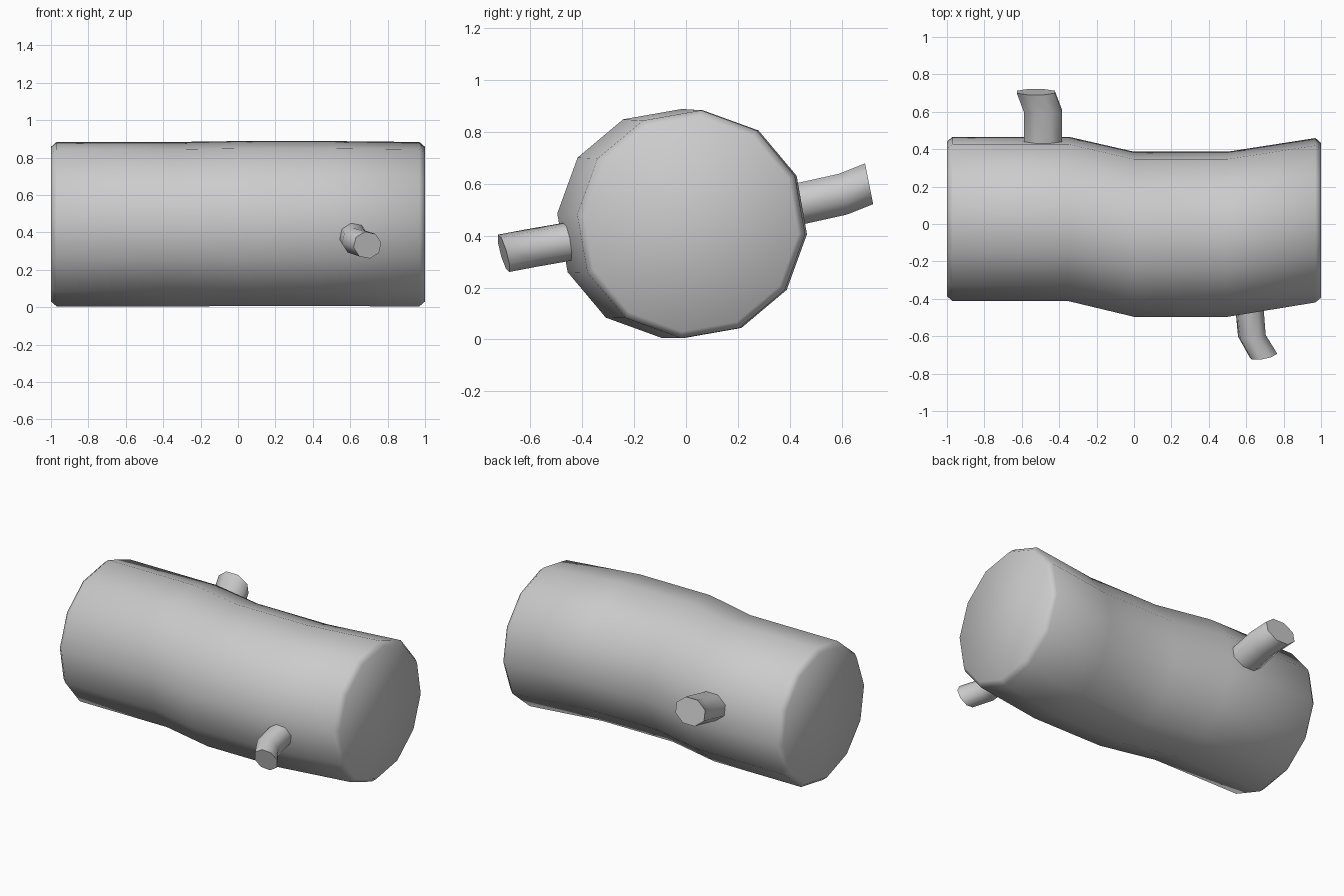
import bpy, bmesh, math
from mathutils import Vector

if "Cube" in bpy.data.objects:
    bpy.data.objects.remove(bpy.data.objects["Cube"])


def loft(name, rings, sides, offset):
    """Skin a capped tube through rings of (centre, half-axis u, half-axis v)."""
    bm = bmesh.new()
    loops = []
    for c, u, v in rings:
        c, u, v = Vector(c), Vector(u), Vector(v)
        loop = []
        for i in range(sides):
            a = math.radians(offset) + math.tau * i / sides
            loop.append(bm.verts.new(c + u * math.cos(a) + v * math.sin(a)))
        loops.append(loop)
    for a, b in zip(loops, loops[1:]):
        for i in range(sides):
            j = (i + 1) % sides
            bm.faces.new((a[i], a[j], b[j], b[i]))
    bm.faces.new(loops[0])
    bm.faces.new(loops[-1])
    bmesh.ops.recalc_face_normals(bm, faces=bm.faces)
    mesh = bpy.data.meshes.new(name)
    bm.to_mesh(mesh)
    bm.free()
    ob = bpy.data.objects.new(name, mesh)
    bpy.context.collection.objects.link(ob)
    bpy.ops.object.select_all(action='DESELECT')
    ob.select_set(True)
    bpy.context.view_layer.objects.active = ob
    bpy.ops.object.shade_smooth_by_angle(angle=math.radians(60))
    return ob


# Log trunk: x, centre y, centre z, radius (narrow end rings form the chamfer)
trunk = [(-1, .027, .444, .415), (-.97, .027, .444, .441), (-.35, .027, .444, .441),
         (0, -.055, .447, .443), (.5, -.055, .447, .443),
         (.97, .02, .444, .441), (1, .02, .444, .415)]
loft("log_trunk", [((x, y, z), (0, r, 0), (0, 0, r)) for x, y, z, r in trunk], 12, -5)

# Back branch stub: oval section, leaning up and bent towards -x
ux, vz = (.11, 0, 0), (0, -.017, .085)
loft("back_branch", [((-.487, .38, .51), ux, vz),
                     ((-.487, .605, .56), ux, vz),
                     ((-.525, .706, .60), ux, vz)], 8, 22.5)

# Front branch stub: leaning down and bent towards +x
vz = (0, -.02, .073)
loft("front_branch", [((.615, -.42, .383), (.077, .004, 0), vz),
                      ((.63, -.597, .352), (.075, .008, 0), vz),
                      ((.692, -.703, .332), (.075, .013, 0), vz)], 8, 10)
